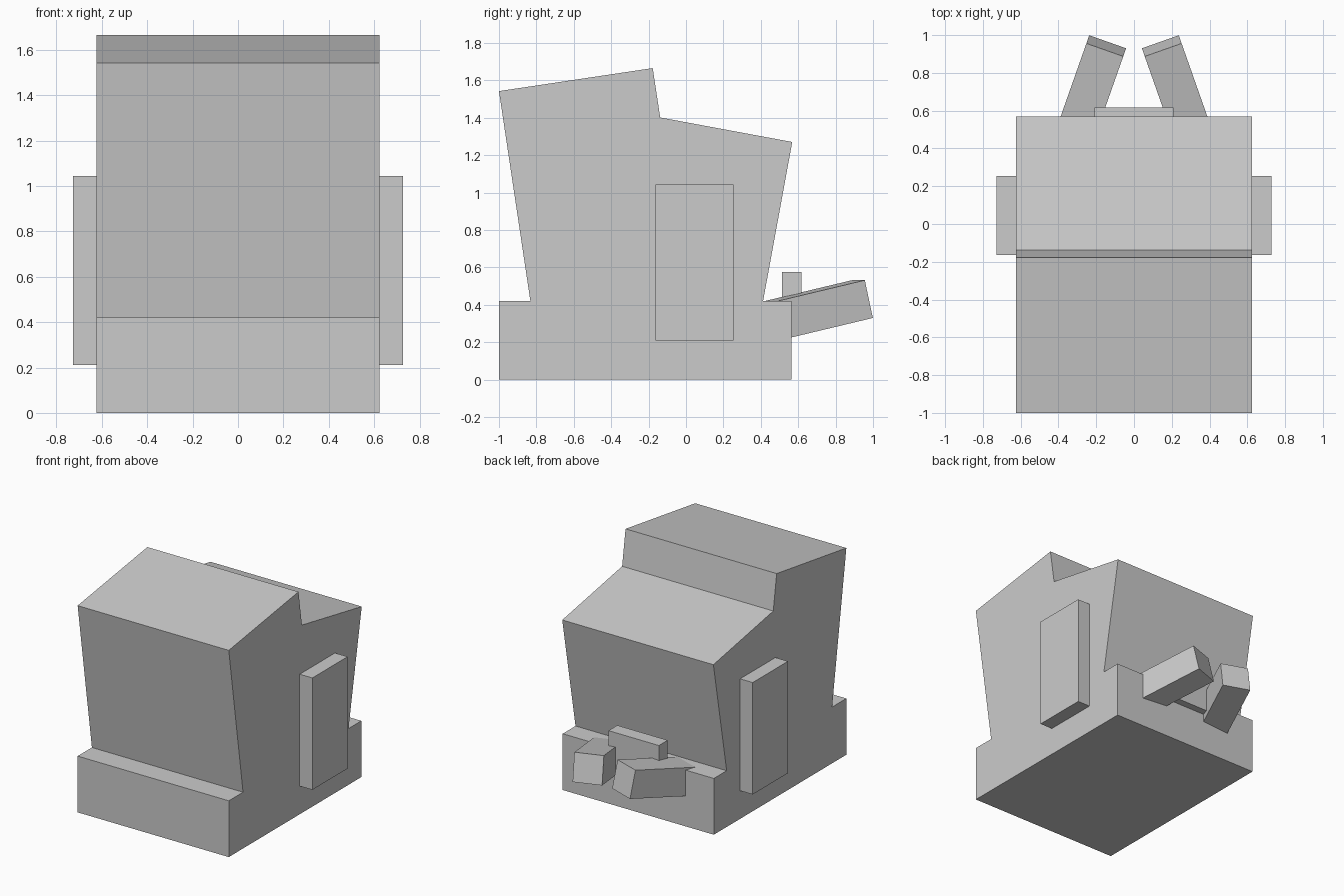
import bpy, bmesh
from math import radians
from mathutils import Matrix, Vector

if "Cube" in bpy.data.objects:
    bpy.data.objects.remove(bpy.data.objects["Cube"])


def add_mesh(name, bm):
    bmesh.ops.recalc_face_normals(bm, faces=bm.faces)
    mesh = bpy.data.meshes.new(name)
    bm.to_mesh(mesh)
    bm.free()
    obj = bpy.data.objects.new(name, mesh)
    bpy.context.collection.objects.link(obj)
    return obj


def box(name, lo, hi):
    lo, hi = Vector(lo), Vector(hi)
    bm = bmesh.new()
    bmesh.ops.create_cube(bm, size=1, matrix=Matrix.Translation((lo + hi) / 2)
                          @ Matrix.Diagonal((*(hi - lo), 1)))
    return add_mesh(name, bm)


def extrude_x(name, profile, half):
    bm = bmesh.new()
    face = bm.faces.new([bm.verts.new((-half, y, z)) for y, z in profile])
    new = bmesh.ops.extrude_face_region(bm, geom=[face])["geom"]
    bmesh.ops.translate(bm, vec=(2 * half, 0, 0),
                        verts=[v for v in new if isinstance(v, bmesh.types.BMVert)])
    return add_mesh(name, bm)


HALF = 0.624

# Base slab and the leaning two-part body above it
box("base", (-HALF, -1, 0), (HALF, 0.563, 0.42))
extrude_x("body", [(-0.832, 0.42), (-1, 1.543), (-0.178, 1.666),
                   (-0.138, 1.402), (0.568, 1.271), (0.412, 0.42)], HALF)

# Block between the rear arms
box("rear_block", (-0.208, 0.513, 0.30), (0.208, 0.617, 0.575))

# Mirrored side panels and rear arms (angled inwards and upwards)
WIDTH, LENGTH = 0.207, 0.62
for side, label in ((1, "right"), (-1, "left")):
    xs = sorted((side * 0.6, side * 0.728))
    box(label + "_side_panel", (xs[0], -0.163, 0.21), (xs[1], 0.253, 1.045))

    rot = Matrix.Rotation(side * radians(19.4), 4, 'Z') @ Matrix.Rotation(radians(12.7), 4, 'X')
    tip = Vector((side * 0.237, 0.999, 0.33))  # outer lower corner of the free end
    centre = tip + rot @ Vector((-side * WIDTH / 2, -LENGTH / 2, WIDTH / 2))
    arm = box(label + "_rear_arm", (-WIDTH / 2, -LENGTH / 2, -WIDTH / 2),
              (WIDTH / 2, LENGTH / 2, WIDTH / 2))
    arm.matrix_world = Matrix.Translation(centre) @ rot
